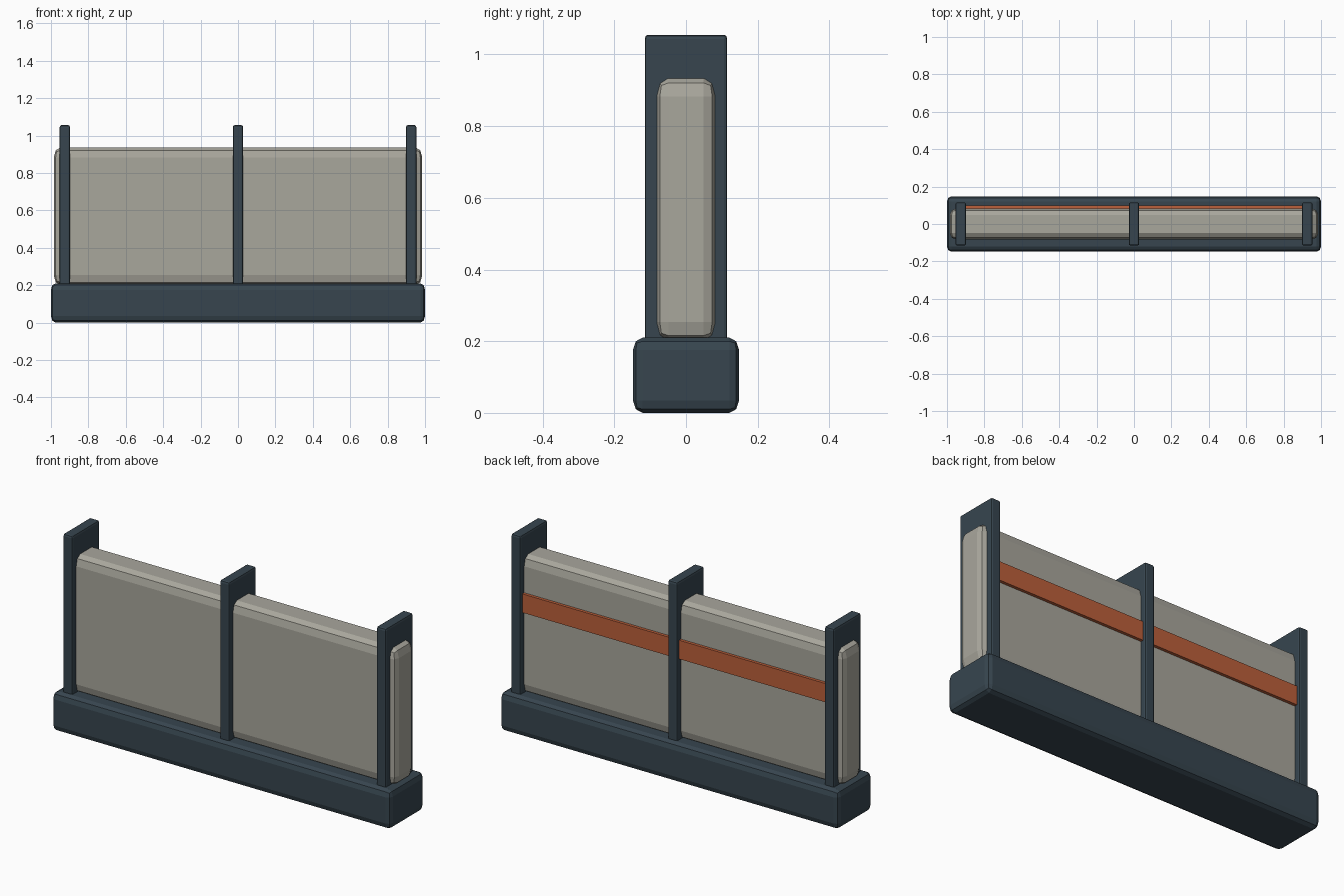
import bpy
import bmesh
from mathutils import Vector

if "Cube" in bpy.data.objects:
    bpy.data.objects.remove(bpy.data.objects["Cube"])


def material(name, rgb):
    m = bpy.data.materials.new(name)
    m.diffuse_color = (*rgb, 1.0)
    m.use_nodes = True
    m.node_tree.nodes["Principled BSDF"].inputs["Base Color"].default_value = m.diffuse_color
    return m


slate = material("dark slate", (0.038, 0.060, 0.078))
stone = material("warm grey", (0.395, 0.385, 0.335))
rust = material("rust orange", (0.50, 0.115, 0.043))


def box(name, lo, hi, mat, bevel=None):
    """Box between two corners; bevel holds the rounding size along x, y, z."""
    lo, hi = Vector(lo), Vector(hi)
    size, centre = hi - lo, (lo + hi) / 2
    b = Vector(bevel) if bevel else Vector((1, 1, 1))
    bm = bmesh.new()
    bmesh.ops.create_cube(bm, size=1)
    # round in units of the bevel size, then stretch to the final size
    bmesh.ops.scale(bm, vec=[size[i] / b[i] for i in range(3)], verts=bm.verts)
    if bevel:
        bmesh.ops.bevel(bm, geom=bm.edges[:], offset=1, segments=2,
                        profile=0.5, affect='EDGES', clamp_overlap=True)
    bmesh.ops.scale(bm, vec=b, verts=bm.verts)
    bmesh.ops.translate(bm, vec=centre, verts=bm.verts)
    mesh = bpy.data.meshes.new(name)
    bm.to_mesh(mesh)
    bm.free()
    mesh.materials.append(mat)
    obj = bpy.data.objects.new(name, mesh)
    bpy.context.collection.objects.link(obj)
    return obj


# Heavy plinth
box("base", (-1, -0.148, 0), (1, 0.148, 0.21), slate, (0.025, 0.027, 0.035))

# Long rounded wall panel that runs through the posts
box("wall_panel", (-0.985, -0.083, 0.2), (0.985, 0.083, 0.936), stone,
    (0.035, 0.034, 0.053))

# Three upright posts
for label, x in (("left", -0.926), ("middle", 0.0), ("right", 0.926)):
    box(label + "_post", (x - 0.028, -0.115, 0.19), (x + 0.028, 0.115, 1.055),
        slate, (0.009, 0.009, 0.012))

# Coloured band on the rear face
box("rear_band", (-0.92, 0.078, 0.642), (0.92, 0.099, 0.742), rust)
